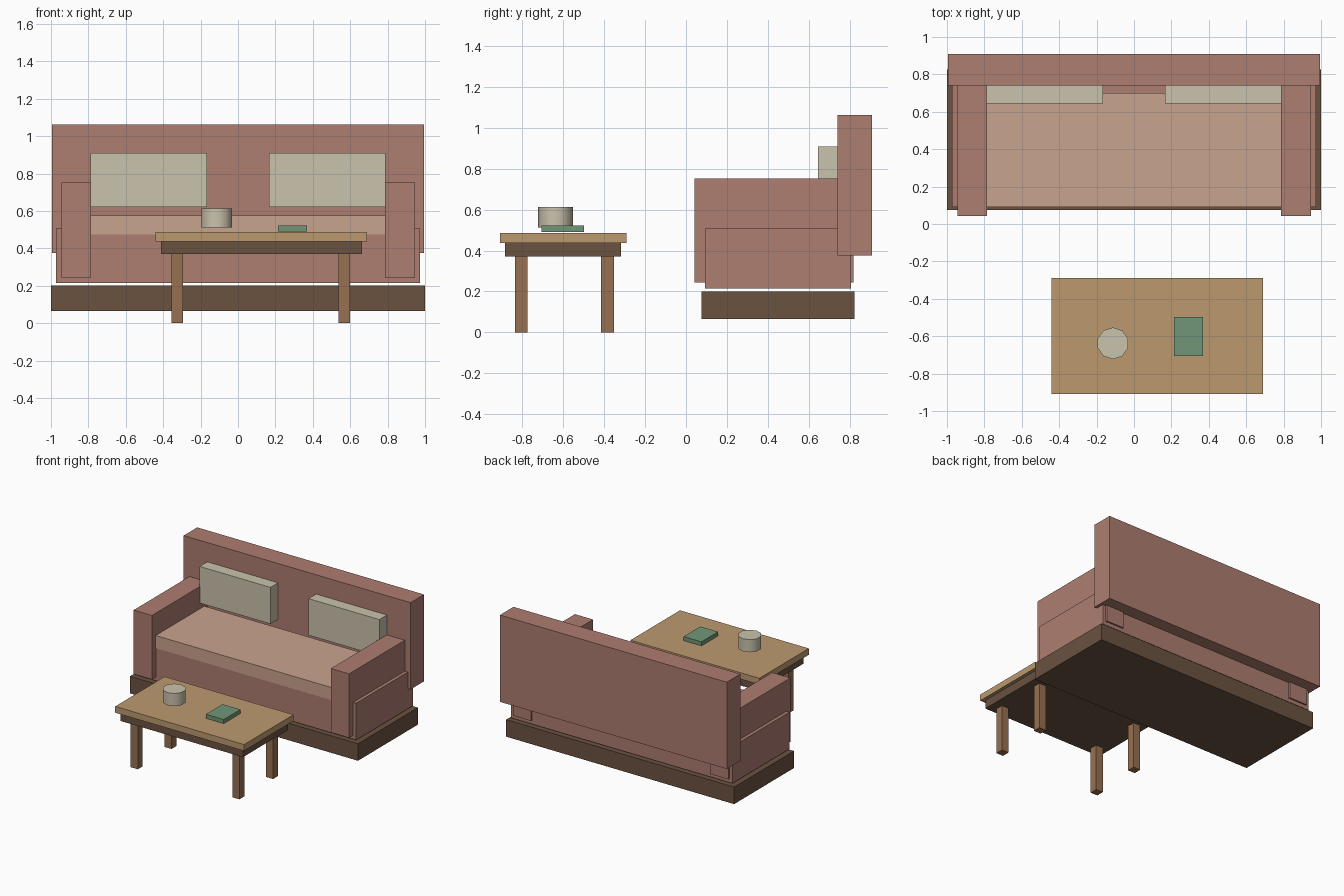
import bpy
import bmesh
from math import radians

cube = bpy.data.objects.get("Cube")
if cube:
    bpy.data.objects.remove(cube, do_unlink=True)


def material(name, rgb):
    """Flat material from 0-255 display values, stored as linear."""
    color = [((c / 255 + 0.055) / 1.055) ** 2.4 for c in rgb] + [1.0]
    mat = bpy.data.materials.new(name)
    mat.use_nodes = True
    mat.diffuse_color = color
    mat.node_tree.nodes["Principled BSDF"].inputs["Base Color"].default_value = color
    return mat


rose = material("rose fabric", (174, 125, 113))
blush = material("blush cushion", (201, 163, 142))
cream = material("cream", (202, 194, 172))
dark_wood = material("dark wood", (107, 82, 64))
leg_wood = material("leg wood", (151, 113, 82))
oak = material("oak top", (188, 154, 112))
green = material("green cover", (113, 150, 119))


def finish(name, bm, mat):
    mesh = bpy.data.meshes.new(name)
    bm.to_mesh(mesh)
    bm.free()
    mesh.materials.append(mat)
    obj = bpy.data.objects.new(name, mesh)
    bpy.context.collection.objects.link(obj)
    return obj


def box(name, mat, xs, ys, zs):
    """Box from its (low, high) range on each axis."""
    bm = bmesh.new()
    bmesh.ops.create_cube(bm, size=1)
    for v in bm.verts:
        v.co = [r[0] if c < 0 else r[1] for c, r in zip(v.co, (xs, ys, zs))]
    return finish(name, bm, mat)


def mirrored_box(name, mat, xs, ys, zs):
    """A box on each side of the sofa."""
    box("left_" + name, mat, xs, ys, zs)
    box("right_" + name, mat, (-xs[1], -xs[0]), ys, zs)


# Sofa
box("sofa_plinth", dark_wood, (-1, 1), (0.075, 0.825), (0.065, 0.2))
box("sofa_body", rose, (-0.972, 0.972), (0.092, 0.807), (0.215, 0.507))
box("sofa_back", rose, (-0.995, 0.995), (0.74, 0.91), (0.375, 1.063))
box("seat_cushion", blush, (-0.79, 0.79), (0.09, 0.7), (0.475, 0.575))
mirrored_box("arm", rose, (0.785, 0.945), (0.042, 0.82), (0.245, 0.752))
mirrored_box("pillow", cream, (0.167, 0.788), (0.645, 0.75), (0.62, 0.91))

# Coffee table
box("table_top", oak, (-0.44, 0.69), (-0.91, -0.29), (0.437, 0.487))
box("table_apron", dark_wood, (-0.413, 0.663), (-0.885, -0.318), (0.37, 0.437))
for side, xs in (("right", (-0.355, -0.293)), ("left", (0.536, 0.598))):
    for end, ys in (("front", (-0.837, -0.775)), ("back", (-0.415, -0.353))):
        box(f"{end}_{side}_table_leg", leg_wood, xs, ys, (0, 0.37))

# Things on the table
box("book", green, (0.213, 0.37), (-0.707, -0.498), (0.49, 0.522))

bm = bmesh.new()
bmesh.ops.create_cone(bm, cap_ends=True, segments=10, radius1=0.085,
                      radius2=0.085, depth=0.1)
bmesh.ops.translate(bm, verts=bm.verts, vec=(-0.113, -0.638, 0.562))
cup = finish("cup", bm, cream)
bpy.ops.object.select_all(action="DESELECT")
cup.select_set(True)
bpy.context.view_layer.objects.active = cup
bpy.ops.object.shade_smooth_by_angle(angle=radians(40))
